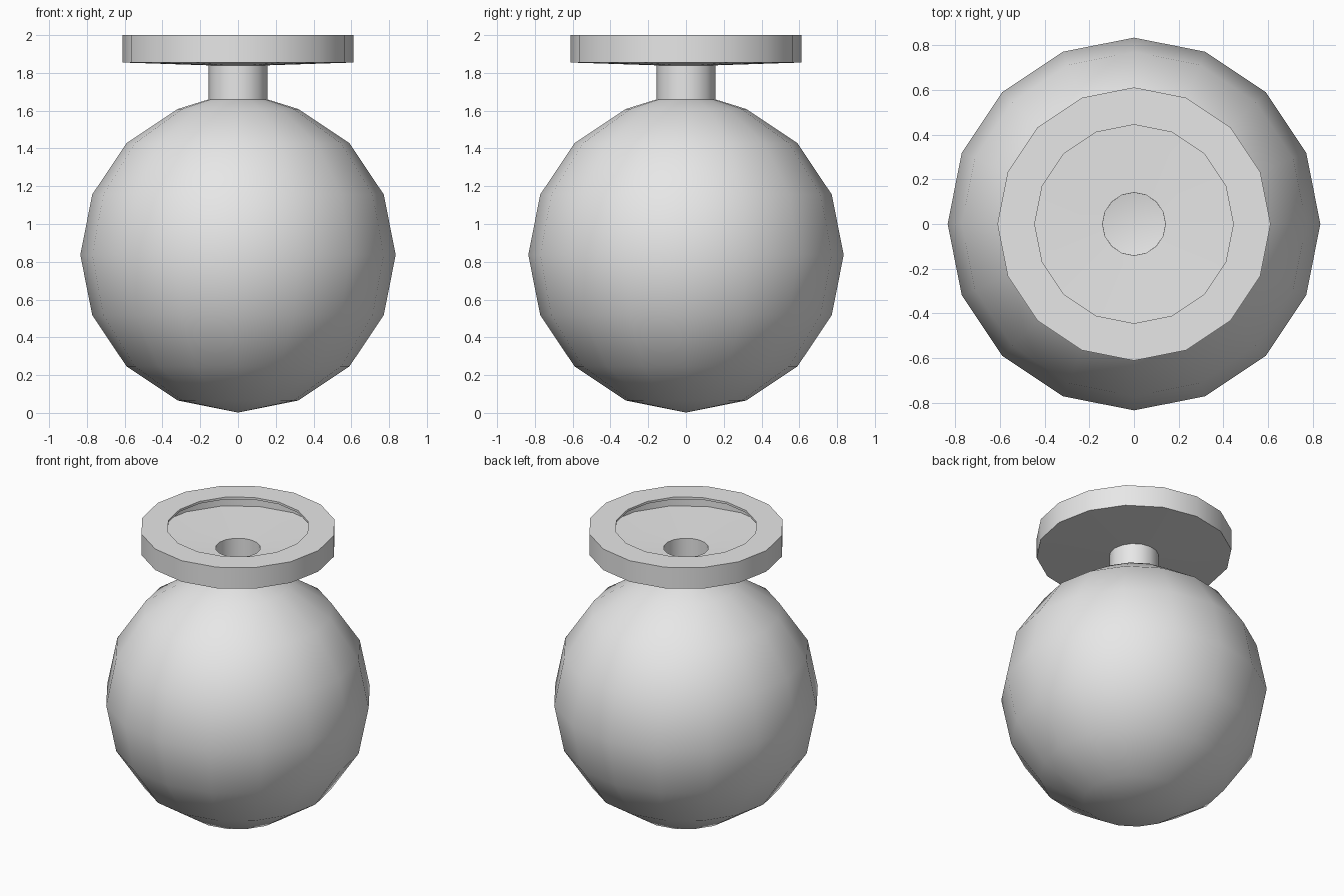
import bpy
import bmesh
from math import cos, sin, pi, radians

SIDES = 16
RADIUS = 0.835
CENTRE = 0.837

cube = bpy.data.objects.get("Cube")
if cube:
    bpy.data.objects.remove(cube, do_unlink=True)

# One plain grey for the whole vessel
grey = bpy.data.materials.new("light_grey")
grey.use_nodes = True
colour = (0.8, 0.8, 0.8, 1)
grey.diffuse_color = colour
grey.node_tree.nodes["Principled BSDF"].inputs["Base Color"].default_value = colour

# Outer profile: round body, neck, flange, rim wall, overhanging lip
profile = [(RADIUS * sin(i * pi / 8), CENTRE - RADIUS * cos(i * pi / 8)) for i in range(1, 8)]
profile += [(0.155, 1.66), (0.155, 1.84), (0.612, 1.855), (0.612, 2.0), (0.445, 2.0)]

# Lathe the profile around z, closing the bottom with a fan
bm = bmesh.new()
angles = [2 * pi * k / SIDES for k in range(SIDES)]
rings = [[bm.verts.new((r * cos(a), r * sin(a), z)) for a in angles] for r, z in profile]
pole = bm.verts.new((0, 0, CENTRE - RADIUS))
for k in range(SIDES):
    n = (k + 1) % SIDES
    bm.faces.new((pole, rings[0][n], rings[0][k]))
    for low, high in zip(rings, rings[1:]):
        bm.faces.new((low[k], low[n], high[n], high[k]))
mesh = bpy.data.meshes.new("round_flask")
bm.to_mesh(mesh)
bm.free()
mesh.materials.append(grey)

flask = bpy.data.objects.new("round_flask", mesh)
bpy.context.collection.objects.link(flask)
for o in bpy.context.selected_objects:
    o.select_set(False)
flask.select_set(True)
bpy.context.view_layer.objects.active = flask

# Thin hollow wall, then smooth shading with crisp rim edges
shell = flask.modifiers.new("wall", "SOLIDIFY")
shell.thickness = 0.015
shell.offset = -1
shell.use_even_offset = True
bpy.ops.object.modifier_apply(modifier=shell.name)
bpy.ops.object.shade_smooth_by_angle(angle=radians(30))
